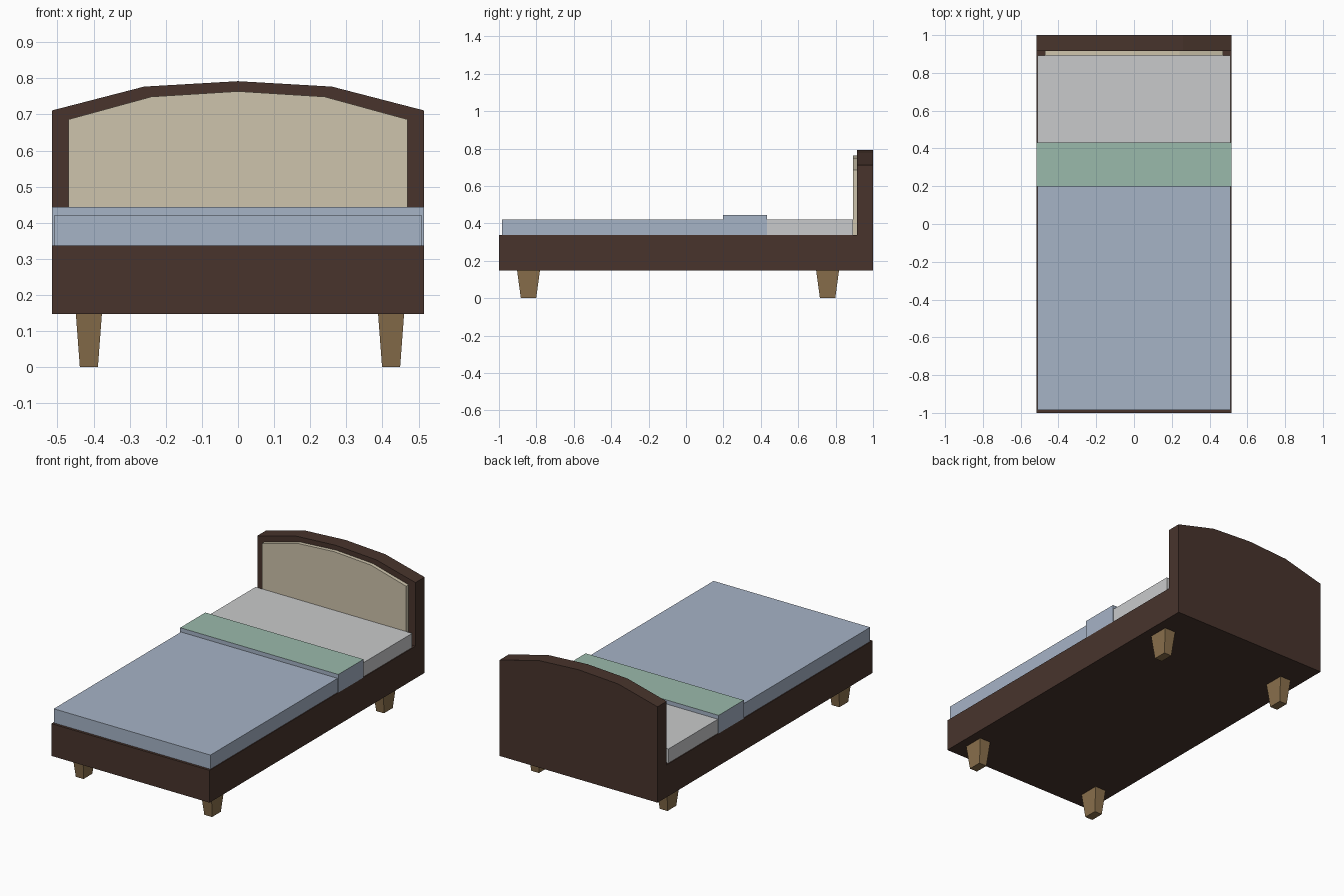
import bpy, bmesh

if "Cube" in bpy.data.objects:
    bpy.data.objects.remove(bpy.data.objects["Cube"])


def material(name, rgb):
    m = bpy.data.materials.new(name)
    lin = [((c / 255 + 0.055) / 1.055) ** 2.4 for c in rgb]
    m.diffuse_color = (*lin, 1)
    m.use_nodes = True
    m.node_tree.nodes["Principled BSDF"].inputs["Base Color"].default_value = m.diffuse_color
    return m


WOOD = material("dark wood", (72, 52, 44))
LEG = material("light wood", (138, 112, 76))
PANEL = material("beige fabric", (206, 196, 172))
BLUE = material("blue duvet", (166, 179, 198))
GREEN = material("green lining", (154, 186, 171))
WHITE = material("white sheet", (201, 202, 203))


def finish(name, bm, *mats):
    bmesh.ops.recalc_face_normals(bm, faces=bm.faces)
    me = bpy.data.meshes.new(name)
    bm.to_mesh(me)
    bm.free()
    for m in mats:
        me.materials.append(m)
    ob = bpy.data.objects.new(name, me)
    bpy.context.collection.objects.link(ob)
    return ob


def box(name, x, y, z, *mats, taper=(0, 0)):
    """Box between limits; taper shrinks the bottom on each side in x and y.
    A second material goes on the top face."""
    bm = bmesh.new()
    bmesh.ops.create_cube(bm, size=1)
    for v in bm.verts:
        sx, sy, up = v.co.x > 0, v.co.y > 0, v.co.z > 0
        tx, ty = (0, 0) if up else taper
        v.co = (x[sx] + (-tx if sx else tx), y[sy] + (-ty if sy else ty), z[up])
    bm.normal_update()
    if len(mats) > 1:
        for f in bm.faces:
            f.material_index = int(f.normal.z > 0.5)
    return finish(name, bm, *mats)


def arched_board(name, half, y, bottom, mat):
    """Board with a faceted arch top; half lists right-hand points, side to centre."""
    w = half[0][0]
    outline = [(w, bottom)] + half + [(-px, pz) for px, pz in half[-2::-1]] + [(-w, bottom)]
    bm = bmesh.new()
    face = bm.faces.new([bm.verts.new((px, y[0], pz)) for px, pz in outline])
    ext = bmesh.ops.extrude_face_region(bm, geom=[face], use_keep_orig=True)
    for v in ext["geom"]:
        if isinstance(v, bmesh.types.BMVert):
            v.co.y = y[1]
    return finish(name, bm, mat)


# Bed base and headboard
box("bed_base", (-0.515, 0.515), (-1, 0.915), (0.147, 0.337), WOOD)
arched_board("headboard", [(0.515, 0.711), (0.26, 0.777), (0, 0.792)],
             (0.915, 1.0), 0.147, WOOD)
arched_board("headboard_panel", [(0.47, 0.686), (0.24, 0.749), (0, 0.764)],
             (0.893, 0.915), 0.337, PANEL)

# Bedding
box("sheeted_mattress", (-0.51, 0.51), (0.432, 0.892), (0.337, 0.42), WHITE)
box("duvet", (-0.51, 0.51), (-0.985, 0.198), (0.337, 0.42), BLUE)
box("duvet_fold", (-0.515, 0.515), (0.198, 0.432), (0.337, 0.444), BLUE, GREEN)

# Tapered legs
for side, cx in (("left", -0.413), ("right", 0.424)):
    for end, cy in (("front", -0.842), ("back", 0.757)):
        box(f"{end}_{side}_leg", (cx - 0.036, cx + 0.036), (cy - 0.061, cy + 0.061),
            (0, 0.147), LEG, taper=(0.011, 0.02))
